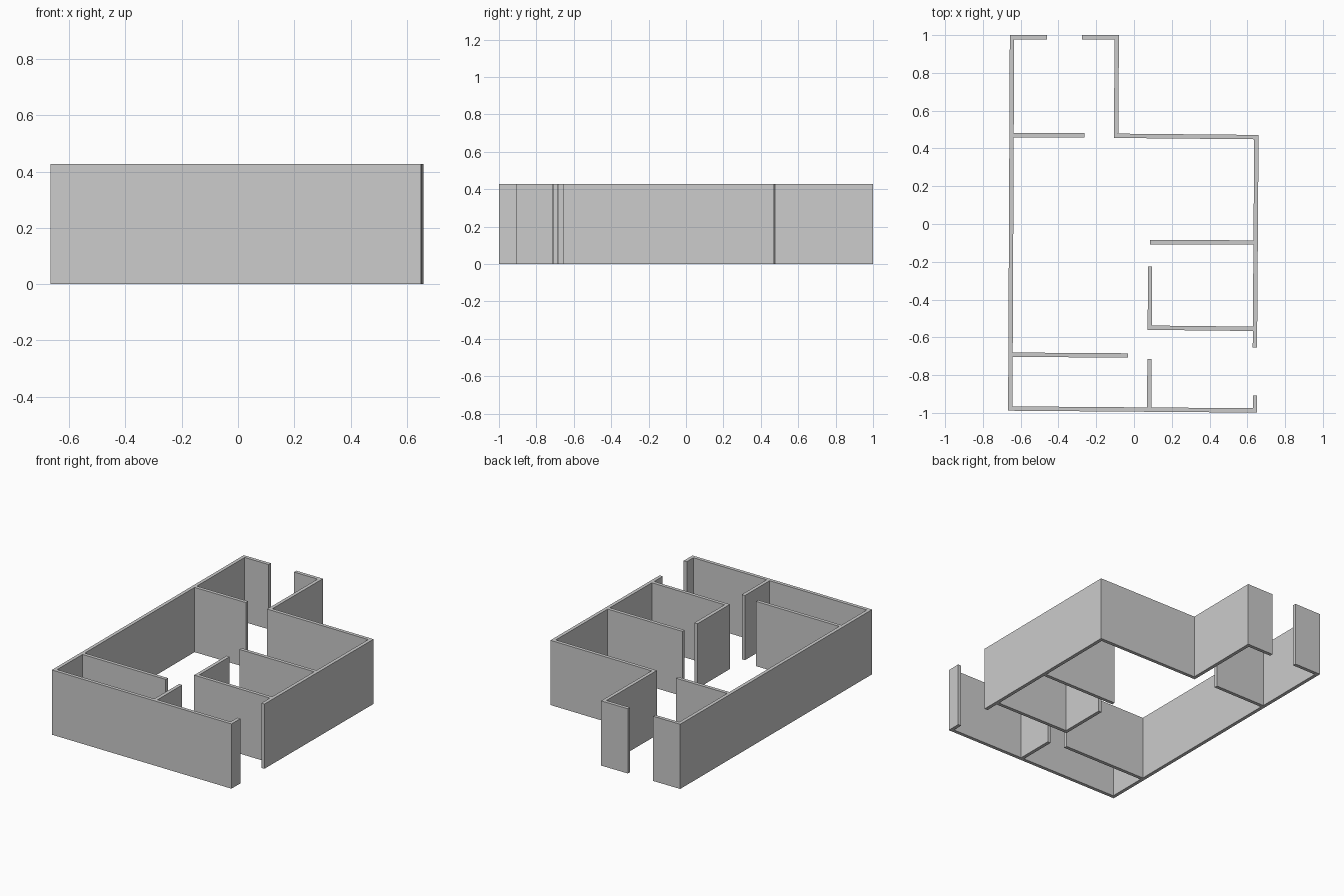
import bpy, bmesh
from mathutils import Vector

if "Cube" in bpy.data.objects:
    bpy.data.objects.remove(bpy.data.objects["Cube"])

HEIGHT = 0.427
HALF = 0.0115  # half the wall thickness


def wall(name, points):
    """Extrude a mitred ribbon of constant thickness along a plan centreline."""
    pts = [Vector(p) for p in points]
    dirs = [(b - a).normalized() for a, b in zip(pts, pts[1:])]
    left, right = [], []
    for i, p in enumerate(pts):
        d0, d1 = dirs[max(i - 1, 0)], dirs[min(i, len(dirs) - 1)]
        n0, n1 = Vector((-d0.y, d0.x)), Vector((-d1.y, d1.x))
        off = (n0 + n1) * (HALF / (1 + n0.dot(n1)))
        left.append(p + off)
        right.append(p - off)

    bm = bmesh.new()
    rings = []
    for l, r in zip(left, right):
        rings.append([bm.verts.new((q.x, q.y, z))
                      for q, z in ((l, 0), (r, 0), (r, HEIGHT), (l, HEIGHT))])
    for a, b in zip(rings, rings[1:]):
        for k in range(4):
            j = (k + 1) % 4
            bm.faces.new((a[k], a[j], b[j], b[k]))
    bm.faces.new(rings[0])
    bm.faces.new(rings[-1])
    bmesh.ops.recalc_face_normals(bm, faces=bm.faces)

    mesh = bpy.data.meshes.new(name)
    bm.to_mesh(mesh)
    bm.free()
    obj = bpy.data.objects.new(name, mesh)
    bpy.context.collection.objects.link(obj)


# Outer walls, leaving a doorway at the back and one on the right
wall("outer_wall_left", [(-0.46, 0.988), (-0.646, 0.988), (-0.655, -0.977),
                         (0.64, -0.987), (0.641, -0.907)])
wall("outer_wall_right", [(-0.275, 0.988), (-0.091, 0.988), (-0.095, 0.467),
                          (0.648, 0.46), (0.64, -0.655)])

# Interior partitions
wall("back_room_partition", [(-0.638, 0.469), (-0.263, 0.469)])
wall("middle_partition", [(0.085, -0.096), (0.634, -0.098)])
wall("small_room_partition", [(0.085, -0.224), (0.084, -0.549), (0.632, -0.555)])
wall("front_room_partition", [(-0.643, -0.692), (-0.032, -0.696)])
wall("front_divider", [(0.082, -0.715), (0.081, -0.972)])
